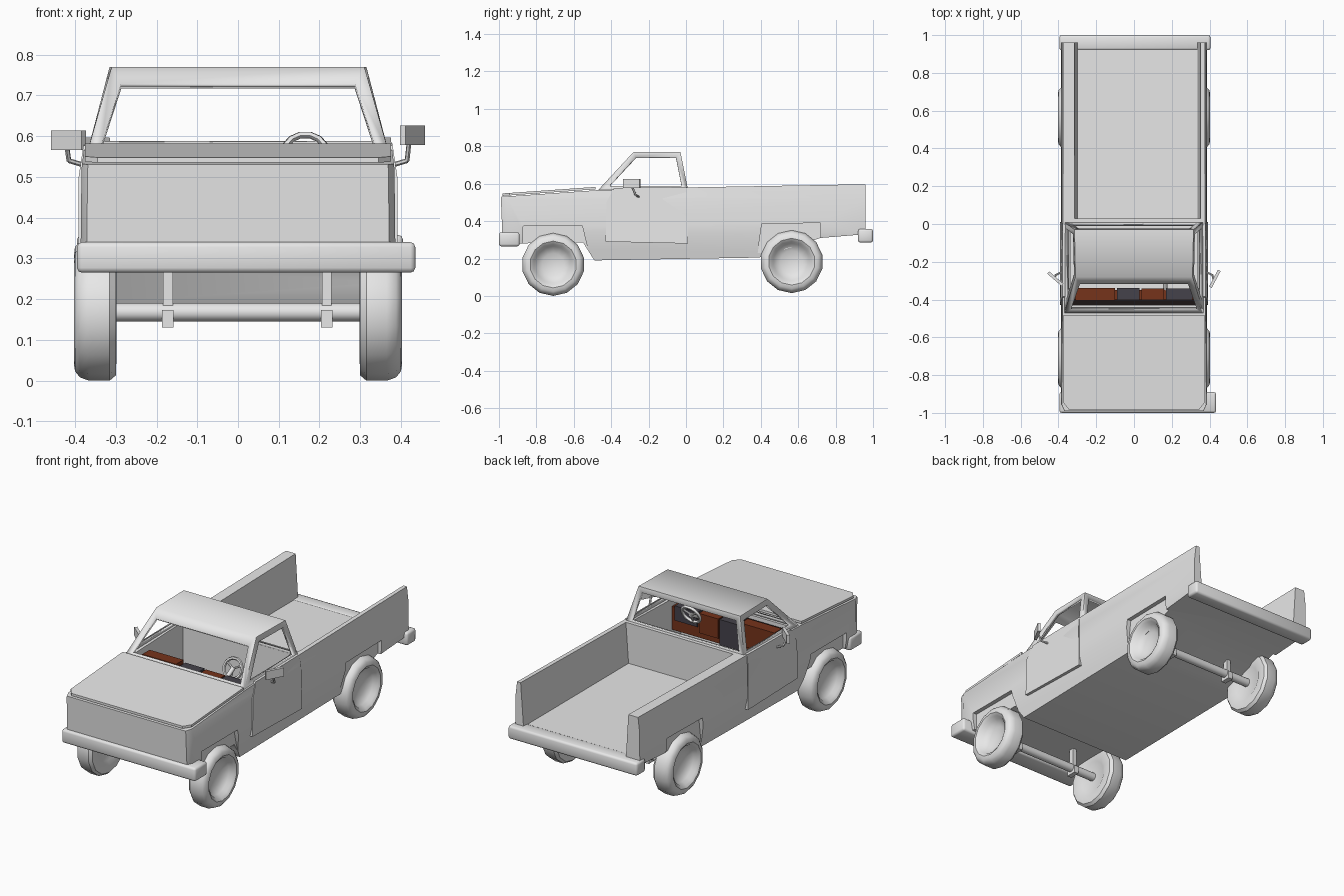
import bpy, bmesh, math
from mathutils import Matrix, Vector

if "Cube" in bpy.data.objects:
    bpy.data.objects.remove(bpy.data.objects["Cube"])


def material(name, rgb):
    m = bpy.data.materials.new(name)
    m.diffuse_color = (*rgb, 1)
    m.use_nodes = True
    m.node_tree.nodes["Principled BSDF"].inputs["Base Color"].default_value = m.diffuse_color
    return m


GREY = material("light grey", (0.8, 0.8, 0.8))
BROWN = material("red brown", (0.18, 0.033, 0.011))
SLATE = material("dark slate", (0.06, 0.055, 0.07))
BLACK = material("near black", (0.012, 0.008, 0.008))


def finish(name, bm, mat=GREY, angle=35, recalc=True):
    if recalc:
        bmesh.ops.recalc_face_normals(bm, faces=bm.faces[:])
    me = bpy.data.meshes.new(name)
    bm.to_mesh(me)
    bm.free()
    me.materials.append(mat)
    ob = bpy.data.objects.new(name, me)
    bpy.context.collection.objects.link(ob)
    smooth(ob, angle)
    return ob


def smooth(ob, angle):
    bpy.ops.object.select_all(action='DESELECT')
    ob.select_set(True)
    bpy.context.view_layer.objects.active = ob
    bpy.ops.object.shade_smooth_by_angle(angle=math.radians(angle))


def prism(ring_a, ring_b):
    """Closed solid between two matching rings of points."""
    bm = bmesh.new()
    a = [bm.verts.new(p) for p in ring_a]
    b = [bm.verts.new(p) for p in ring_b]
    bm.faces.new(a)
    bm.faces.new(b[::-1])
    for i in range(len(a)):
        j = (i + 1) % len(a)
        bm.faces.new((a[i], b[i], b[j], a[j]))
    bmesh.ops.recalc_face_normals(bm, faces=bm.faces[:])
    return bm


def side_prism(pts, x0, x1):
    return prism([(x0, y, z) for y, z in pts], [(x1, y, z) for y, z in pts])


def box(name, lo, hi, mat=GREY, bevel=0, rot=0):
    lo, hi = Vector(lo), Vector(hi)
    bm = bmesh.new()
    bmesh.ops.create_cube(bm, size=1, matrix=Matrix.Translation((lo + hi) / 2)
                          @ Matrix.Rotation(rot, 4, 'Z') @ Matrix.Diagonal((*(hi - lo), 1)))
    if bevel:
        bmesh.ops.bevel(bm, geom=bm.edges[:], offset=bevel, segments=2, profile=0.5, affect='EDGES')
    return finish(name, bm, mat, 50 if bevel else 30)


def rod(name, p0, p1, r, mat=GREY, sides=10):
    p0, p1 = Vector(p0), Vector(p1)
    d = p1 - p0
    bm = bmesh.new()
    bmesh.ops.create_cone(bm, cap_ends=True, segments=sides, radius1=r, radius2=r, depth=d.length,
                          matrix=Matrix.Translation((p0 + p1) / 2)
                          @ d.to_track_quat('Z', 'Y').to_matrix().to_4x4())
    return finish(name, bm, mat, 50)


def lathe(name, profile, centre, matrix, steps, closed=False, mat=GREY, angle=40):
    """Spin (radius, axial) points around z, then place with matrix."""
    bm = bmesh.new()
    vs = [bm.verts.new((r, 0, h)) for r, h in profile]
    es = [bm.edges.new(p) for p in zip(vs, vs[1:])]
    if closed:
        es.append(bm.edges.new((vs[-1], vs[0])))
    bmesh.ops.spin(bm, geom=vs + es, cent=(0, 0, 0), axis=(0, 0, 1), angle=math.tau, steps=steps)
    bmesh.ops.remove_doubles(bm, verts=bm.verts[:], dist=1e-4)
    bmesh.ops.transform(bm, verts=bm.verts[:], matrix=Matrix.Translation(centre) @ matrix)
    return finish(name, bm, mat, angle)


def cut(ob, bm):
    cutter = finish("cutter", bm)
    cutter.hide_render = True
    mod = ob.modifiers.new("cut", 'BOOLEAN')
    mod.operation, mod.solver, mod.object = 'DIFFERENCE', 'EXACT', cutter
    bpy.context.view_layer.objects.active = ob
    bpy.ops.object.modifier_apply(modifier=mod.name)
    bpy.data.objects.remove(cutter)


# Body shell: side outline, bulged outward at mid height, nose corners drawn in
WIDTHS = [(0.15, 0.345), (0.34, 0.386), (0.52, 0.384), (0.62, 0.372)]


def half_width(z):
    for (z0, w0), (z1, w1) in zip(WIDTHS, WIDTHS[1:]):
        if z <= z1:
            return w0 + (w1 - w0) * (z - z0) / (z1 - z0)
    return WIDTHS[-1][1]


outline = [(-0.98, 0.28), (-0.99, 0.53), (-0.48, 0.565), (0.01, 0.58), (0.96, 0.597),
           (0.96, 0.33), (0.72, 0.31), (0.39, 0.205), (-0.49, 0.19), (-0.55, 0.285)]
bm = side_prism(outline, -0.38, 0.38)
for co, no in (((0, 0, 0.34), (0, 0, 1)), ((0, 0, 0.52), (0, 0, 1)), ((0, -0.955, 0), (0, 1, 0))):
    bmesh.ops.bisect_plane(bm, geom=bm.verts[:] + bm.edges[:] + bm.faces[:], plane_co=co, plane_no=no)
for v in bm.verts:
    nose = 0.015 if v.co.y < -0.965 else 0
    v.co.x = math.copysign(half_width(v.co.z) - nose, v.co.x)
body = finish("body", bm)

# Shallow wheel wells, bed and cab hollow
for s in (-1, 1):
    cut(body, side_prism([(-0.88, 0.1), (-0.87, 0.375), (-0.555, 0.375), (-0.488, 0.1)], s * 0.362, s * 0.5))
    cut(body, side_prism([(0.365, 0.1), (0.405, 0.385), (0.72, 0.39), (0.72, 0.1)], s * 0.362, s * 0.5))
bed = [(-0.3, 0.355), (0.335, 0.355), (0.353, 0.6), (0.353, 0.8), (-0.315, 0.8), (-0.315, 0.6)]
cut(body, prism([(x, 0.03, z) for x, z in bed], [(x, 1.1, z) for x, z in bed]))
cut(body, side_prism([(-0.43, 0.24), (-0.43, 0.8), (-0.01, 0.8), (-0.01, 0.24)], -0.335, 0.335))
smooth(body, 50)

# Cab frame with open windows and a deeper header over the windscreen
bm = prism([(x, y, 0.56) for x, y in ((-0.37, -0.475), (0.37, -0.475), (0.37, 0.012), (-0.37, 0.012))],
           [(x, y, 0.77) for x, y in ((-0.31, -0.28), (0.31, -0.28), (0.315, -0.03), (-0.315, -0.03))])
bm.faces.ensure_lookup_table()
floor = [f for f in bm.faces if f.normal.z < -0.9]
bmesh.ops.delete(bm, geom=floor, context='FACES_ONLY')
windows = [f for f in bm.faces if f.normal.z < 0.9]
bmesh.ops.inset_individual(bm, faces=windows, thickness=0.029, use_even_offset=True)
for f in windows:
    if f.normal.y < -0.5:
        for v in f.verts:
            if v.co.z > 0.7:
                v.co += Vector((0, -0.0186, -0.02))
bmesh.ops.delete(bm, geom=windows, context='FACES')
cab = finish("cab_frame", bm, angle=50, recalc=False)
sol = cab.modifiers.new("thickness", 'SOLIDIFY')
sol.thickness, sol.offset = 0.018, -1

# Hood plate
hood = [(-0.375, -0.485), (-0.375, -0.945), (-0.345, -0.982), (0.345, -0.982), (0.375, -0.945), (0.375, -0.485)]
rise = lambda y: 0.535 + (y + 0.98) * 0.07
finish("hood", prism([(x, y, rise(y)) for x, y in hood], [(x, y, rise(y) + 0.013) for x, y in hood]))

# Doors, mirrors and mirror arms
door = [(-0.43, 0.29), (0.01, 0.28), (0.005, 0.52), (0.0, 0.582), (-0.385, 0.577), (-0.425, 0.5)]
for s in (-1, 1):
    side = "right" if s > 0 else "left"
    skin = lambda z: s * (0.391 - max(0, z - 0.5) * 0.15)
    finish(side + "_door", prism([(skin(z), y, z) for y, z in door],
                                 [(skin(z) - s * 0.025, y, z) for y, z in door]))
    zc = 0.602 if s > 0 else 0.59
    cx = 0.428 if s > 0 else -0.416
    turn = math.radians(62 if s > 0 else -41)
    box(side + "_mirror", (cx - 0.05, -0.298, zc - 0.024), (cx + 0.05, -0.282, zc + 0.024), rot=turn)
    elbow = (s * 0.415, -0.27, 0.54)
    rod(side + "_mirror_arm", (s * 0.375, -0.25, 0.528), elbow, 0.006, sides=6)
    rod(side + "_mirror_stem", elbow, (s * 0.42, -0.29, zc - 0.015), 0.006, sides=6)

# Bumpers
box("front_bumper", (-0.395, -1.0, 0.265), (0.435, -0.89, 0.34), bevel=0.012)
box("rear_bumper", (-0.395, 0.92, 0.285), (0.405, 1.0, 0.358), bevel=0.012)

# Wheels, axles and spring mounts
tyre = [(0, 0.345), (0.06, 0.352), (0.098, 0.372), (0.108, 0.392), (0.125, 0.403), (0.145, 0.4),
        (0.16, 0.388), (0.168, 0.365), (0.168, 0.315), (0.155, 0.3), (0.11, 0.298), (0.09, 0.308), (0, 0.312)]
for end, y, z in (("front", -0.71, 0.168), ("rear", 0.565, 0.183)):
    for s in (-1, 1):
        lathe(f"{end}_{'right' if s > 0 else 'left'}_wheel", tyre, (0, y, z),
              Matrix.Rotation(s * math.pi / 2, 4, 'Y'), 14)
    rod(end + "_axle", (-0.31, y, z), (0.31, y, z), 0.023)
    for x in (-0.172, 0.218):
        box(end + "_spring_post", (x - 0.012, y - 0.015, z), (x + 0.012, y + 0.015, 0.3))
        box(end + "_spring_clamp", (x - 0.014, y - 0.03, z - 0.037), (x + 0.014, y + 0.03, z + 0.005))

# Dashboard
box("dashboard", (-0.332, -0.428, 0.4), (0.332, -0.35, 0.53), BROWN)
box("dashboard_top", (-0.332, -0.428, 0.53), (0.332, -0.4, 0.546), BLACK)
box("glove_box", (-0.31, -0.405, 0.43), (-0.1, -0.34, 0.556), BROWN)
box("centre_panel", (-0.09, -0.405, 0.4), (0.03, -0.338, 0.542), SLATE)
box("switch_panel", (0.04, -0.405, 0.43), (0.16, -0.342, 0.54), BROWN)
box("instrument_panel", (0.17, -0.405, 0.46), (0.31, -0.342, 0.542), SLATE)

# Steering wheel
centre = Vector((0.165, -0.28, 0.555))
tilt = Matrix.Rotation(math.radians(65), 4, 'X')
ring = [(0.054 + 0.009 * math.cos(a), 0.009 * math.sin(a)) for a in (i * math.tau / 6 for i in range(6))]
lathe("steering_wheel", ring, centre, tilt, 14, closed=True, angle=60)
for k in range(3):
    a = math.radians(-90 + 120 * k)
    rod("steering_spoke", centre, centre + tilt @ Vector((0.052 * math.cos(a), 0.052 * math.sin(a), 0)), 0.006, sides=6)
rod("steering_column", centre, (0.165, -0.4, 0.49), 0.012, sides=8)
